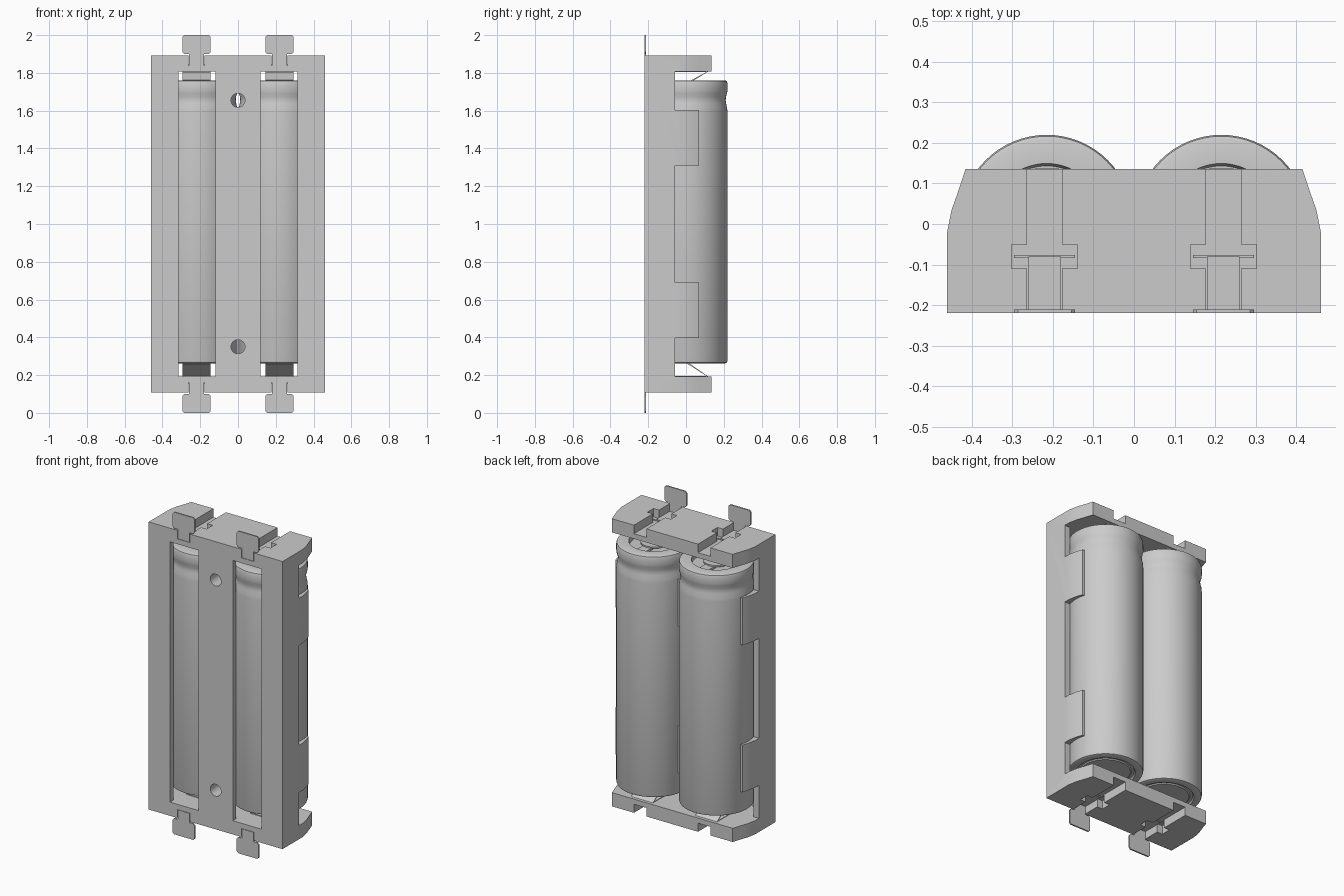
import bpy, bmesh, math
from mathutils import Vector

if "Cube" in bpy.data.objects:
    bpy.data.objects.remove(bpy.data.objects["Cube"])

CX, CY = 0.215, 0.007          # cell axis
BACK = -0.2195                 # flat outer face of the tray
TOP, INNER = 1.893, 1.808      # end plate faces (mirrored about z = 1)


def finish(name, bm, smooth=None):
    bmesh.ops.recalc_face_normals(bm, faces=bm.faces[:])
    me = bpy.data.meshes.new(name)
    bm.to_mesh(me)
    bm.free()
    ob = bpy.data.objects.new(name, me)
    bpy.context.collection.objects.link(ob)
    if smooth:
        shade(ob, smooth)
    return ob


def shade(ob, deg):
    bpy.ops.object.select_all(action='DESELECT')
    ob.select_set(True)
    bpy.context.view_layer.objects.active = ob
    bpy.ops.object.shade_smooth_by_angle(angle=math.radians(deg))


def prism(name, pts, axis, a, b):
    """Extrude a 2D outline along one axis from a to b."""
    def at(p, t):
        return {'x': (t, p[0], p[1]), 'y': (p[0], t, p[1]), 'z': (p[0], p[1], t)}[axis]
    bm = bmesh.new()
    lo = [bm.verts.new(at(p, a)) for p in pts]
    hi = [bm.verts.new(at(p, b)) for p in pts]
    bm.faces.new(lo)
    bm.faces.new(hi[::-1])
    for i in range(len(pts)):
        j = (i + 1) % len(pts)
        bm.faces.new((lo[i], lo[j], hi[j], hi[i]))
    return finish(name, bm)


def box(name, x, y, z):
    return prism(name, [(x[0], y[0]), (x[1], y[0]), (x[1], y[1]), (x[0], y[1])], 'z', *z)


def circle(cx, cy, r, n):
    return [(cx + r * math.cos(2 * math.pi * i / n), cy + r * math.sin(2 * math.pi * i / n))
            for i in range(n)]


def cut(ob, cutter):
    m = ob.modifiers.new("cut", 'BOOLEAN')
    m.operation, m.solver, m.object = 'DIFFERENCE', 'EXACT', cutter
    bpy.context.view_layer.objects.active = ob
    bpy.ops.object.modifier_apply(modifier=m.name)
    bpy.data.objects.remove(cutter)


def ribbon(name, path, cx, half, flip):
    """Bent sheet-metal strip following a path in y-z."""
    bm = bmesh.new()
    rows = [[bm.verts.new((cx + s * half, y, 2 - z if flip else z)) for s in (-1, 1)]
            for y, z in path]
    for p, q in zip(rows, rows[1:]):
        bm.faces.new((p[0], p[1], q[1], q[0]))
    ob = finish(name, bm)
    m = ob.modifiers.new("thickness", 'SOLIDIFY')
    m.thickness, m.offset = 0.008, 0
    return ob


# tray: full outline extruded, then hollowed
half = [(0.46, BACK), (0.46, -0.02), (0.449, 0.035), (0.433, 0.08), (0.415, 0.135)]
tray = prism("tray", half + [(-x, y) for x, y in half[::-1]], 'z', 2 - TOP, TOP)
wide = (-0.6, 0.6)
# side wall heights: low in three zones, raised clips between them
cut(tray, box("c", wide, (0.07, 0.4), (2 - INNER, INNER)))
for z in ((2 - INNER, 0.397), (0.69, 1.31), (1.603, INNER)):
    cut(tray, box("c", wide, (-0.058, 0.4), z))
for s in (-1, 1):
    # round cradle and window behind each cell
    cut(tray, prism("c", circle(s * CX, CY, 0.2175, 64), 'z', 2 - INNER, INNER))
    xs = sorted((s * 0.118, s * 0.314))
    cut(tray, box("c", xs, (-0.3, -0.12), (2 - INNER, INNER)))
    # cross-shaped contact channels in both end plates
    c = s * 0.22
    for z in ((1.84, 2.1), (-0.1, 0.16)):
        n, w = 0.043, 0.081
        cross = [(n, -0.3), (n, -0.11), (w, -0.11), (w, -0.05), (n, -0.05), (n, 0.3)]
        cut(tray, prism("c", [(c + x, y) for x, y in cross] +
                        [(c - x, y) for x, y in cross[::-1]], 'z', *z))
# mounting holes
for z in (0.35, 1.655):
    cut(tray, prism("c", circle(0, z, 0.037, 32), 'y', -0.4, 0.2))
shade(tray, 25)

# cell outline (radius, height)
cell = [(0, 0.267), (0.14, 0.267), (0.146, 0.273), (0.162, 0.273), (0.168, 0.262),
        (0.2, 0.262), (0.209, 0.266), (0.2125, 0.276), (0.2125, 1.595), (0.2105, 1.615),
        (0.205, 1.64), (0.203, 1.655), (0.2045, 1.672), (0.21, 1.692), (0.2125, 1.705),
        (0.2125, 1.745), (0.209, 1.756), (0.2, 1.76), (0.142, 1.76), (0.136, 1.735), (0, 1.735)]

for s, side in ((-1, "left"), (1, "right")):
    # battery cell
    bm = bmesh.new()
    vs = [bm.verts.new((s * CX + r, CY, z)) for r, z in cell]
    es = [bm.edges.new(e) for e in zip(vs, vs[1:])]
    bmesh.ops.spin(bm, geom=vs + es, cent=(s * CX, CY, 0), axis=(0, 0, 1),
                   angle=2 * math.pi, steps=64, use_duplicate=False)
    bmesh.ops.remove_doubles(bm, verts=bm.verts[:], dist=1e-5)
    finish("cell_" + side, bm, 35)
    # positive cap with three feet
    shade(prism("cell_cap_" + side, circle(s * CX, CY, 0.075, 32), 'z', 1.746, 1.756), 35)
    for k in range(3):
        a = math.radians(90 + 120 * k)
        u, v = Vector((math.cos(a), math.sin(a))), Vector((-math.sin(a), math.cos(a)))
        o = Vector((s * CX, CY))
        prism("cell_cap_foot_" + side, [o + u * d + v * w for d, w in
              ((0.05, -0.03), (0.13, -0.03), (0.13, 0.03), (0.05, 0.03))], 'z', 1.734, 1.748)

    # metal contacts: solder tab, channel strip and sprung leaf
    c = s * 0.22
    tab = [(0.04, 1.842), (0.04, 1.9), (0.064, 1.9), (0.075, 1.911), (0.075, 1.99), (0.066, 2.0)]
    for flip, end in ((False, "upper"), (True, "lower")):
        pts = [(c + x, 2 - z if flip else z) for x, z in tab] + \
              [(c - x, 2 - z if flip else z) for x, z in tab[::-1]]
        tag = end + "_" + side
        prism("solder_tab_" + tag, pts, 'y', BACK, BACK + 0.009)
        ribbon("contact_strip_" + tag, [(BACK + 0.005, 1.844), (-0.08, 1.844)], c, 0.04, flip)
        tip = (0.01, 1.737) if flip else (0.03, 1.758)
        ribbon("contact_leaf_" + tag,
               [(-0.08, 1.844), (-0.08, 1.806), (0.113, 1.806), tip], c, 0.075, flip)
